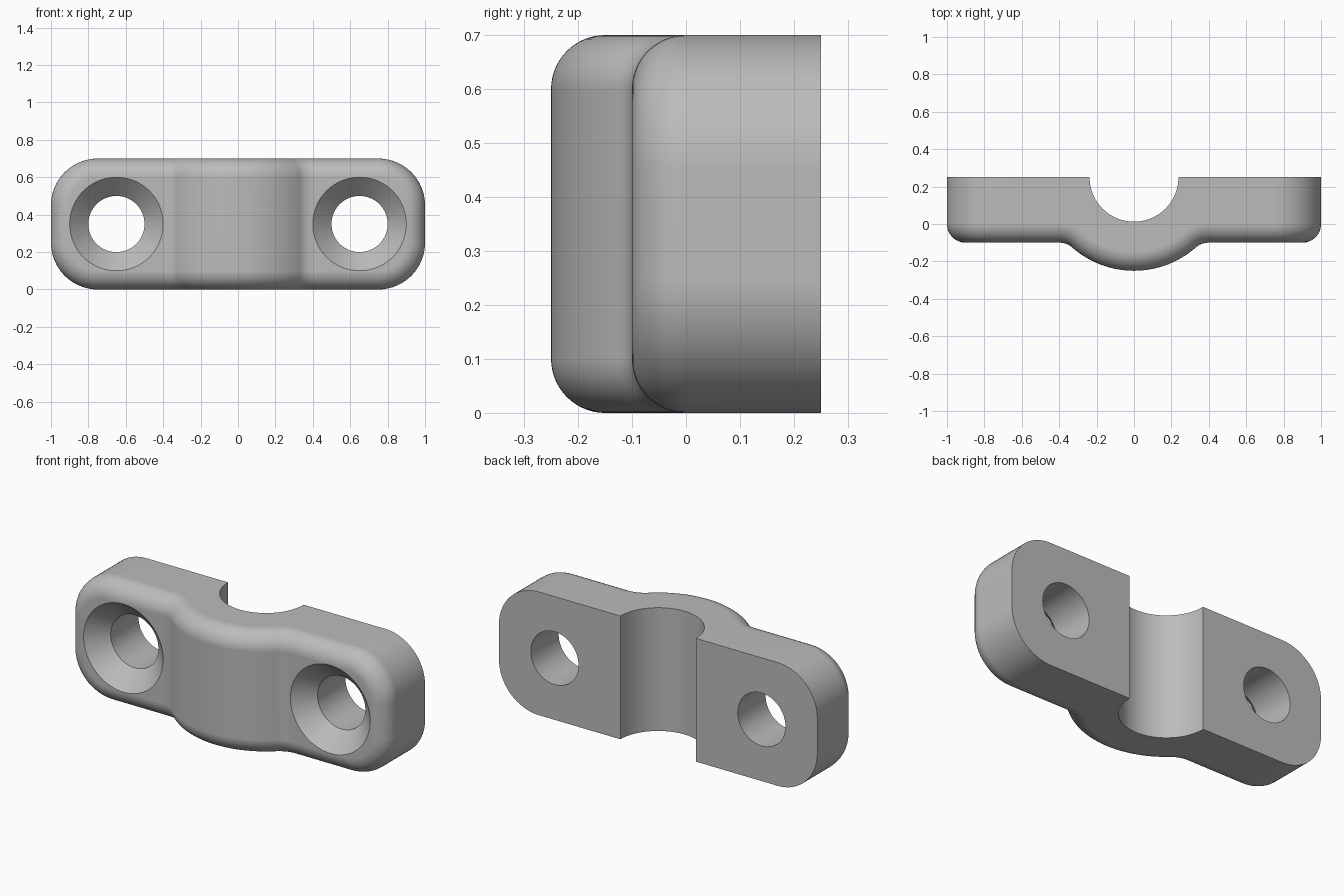
import bpy
import bmesh
from math import sin, cos, asin, pi, radians, sqrt
from mathutils import Vector, Matrix

HEIGHT, HALF_LEN = 0.7, 1.0
BACK, FLANGE = 0.25, -0.1          # y of the back face and of the flange front
ROUND, CORNER, HUMP = 0.1, 0.25, 0.5
HOLE_X, MID_Z = 0.65, HEIGHT / 2
STEPS = 16

if "Cube" in bpy.data.objects:
    bpy.data.objects.remove(bpy.data.objects["Cube"])

metal = bpy.data.materials.new("grey metal")
metal.use_nodes = True
grey = (0.5, 0.5, 0.5, 1)
metal.diffuse_color = grey
metal.node_tree.nodes["Principled BSDF"].inputs["Base Color"].default_value = grey


def make_object(name, bm):
    bmesh.ops.recalc_face_normals(bm, faces=bm.faces)
    mesh = bpy.data.meshes.new(name)
    bm.to_mesh(mesh)
    bm.free()
    mesh.materials.append(metal)
    obj = bpy.data.objects.new(name, mesh)
    bpy.context.collection.objects.link(obj)
    return obj


def half_stations():
    """Right half of the upper rim: (centre of edge rounding, front normal, rim normal)."""
    up = Vector((0, 0, 1))
    fillet_x = sqrt((HUMP + ROUND) ** 2 - (BACK - FLANGE + ROUND) ** 2)
    limit = asin(fillet_x / (HUMP + ROUND))
    rim_z = HEIGHT - ROUND
    out = []
    # Hump arc, then the hollow fillet that blends it into the flange
    for i in range(2 * STEPS + 1):
        a = limit * i / (2 * STEPS)
        n = Vector((sin(a), -cos(a), 0))
        out.append((Vector((0, BACK, rim_z)) + n * (HUMP - ROUND), n, up))
    for i in range(1, STEPS + 1):
        a = limit * (1 - i / STEPS)
        n = Vector((sin(a), -cos(a), 0))
        out.append((Vector((fillet_x, FLANGE - ROUND, rim_z)) - n * 2 * ROUND, n, up))
    # Rounded corner of the plate
    n = Vector((0, -1, 0))
    pivot = Vector((HALF_LEN - CORNER, FLANGE + ROUND, HEIGHT - CORNER))
    for i in range(STEPS + 1):
        a = pi / 2 * i / STEPS
        o = Vector((sin(a), 0, cos(a)))
        out.append((pivot + o * (CORNER - ROUND), n, o))
    return out


def build_body():
    flip = Matrix.Diagonal((-1, 1, 1))
    right = half_stations()
    left = [tuple(flip @ v for v in s) for s in reversed(right[1:])]
    upper = left + right
    bm = bmesh.new()
    rows = []                       # each row runs from the back to the front face
    for c, n, o in upper:
        rim = [c + (n * sin(t) + o * cos(t)) * ROUND
               for t in (pi / 2 * k / STEPS for k in range(STEPS + 1))]
        rim.insert(0, Vector((rim[0].x, BACK, rim[0].z)))
        rows.append(rim)
    mirrored = [[Vector((p.x, p.y, HEIGHT - p.z)) for p in r] for r in reversed(rows)]
    grid = [[bm.verts.new(p) for p in r] for r in rows + mirrored]
    count = len(grid)
    for i in range(count):
        a, b = grid[i], grid[(i + 1) % count]
        for k in range(len(a) - 1):
            bm.faces.new((a[k], b[k], b[k + 1], a[k + 1]))
    # Front face in strips, back face in one piece
    for i in range(count // 2 - 1):
        bm.faces.new((grid[i][-1], grid[i + 1][-1],
                      grid[count - 2 - i][-1], grid[count - 1 - i][-1]))
    bm.faces.new([r[0] for r in grid])
    return make_object("clamp_bracket", bm)


def add_cone(bm, r1, r2, depth, matrix):
    bmesh.ops.create_cone(bm, cap_ends=True, segments=96, radius1=r1,
                          radius2=r2, depth=depth, matrix=matrix)


def cut(body, name, bm):
    cutter = make_object(name, bm)
    cutter.hide_render = True
    mod = body.modifiers.new(name, "BOOLEAN")
    mod.operation, mod.solver, mod.object = "DIFFERENCE", "EXACT", cutter
    bpy.ops.object.modifier_apply(modifier=mod.name)
    bpy.data.objects.remove(cutter)


body = build_body()
bpy.context.view_layer.objects.active = body
body.select_set(True)

# Half-round channel in the back
bm = bmesh.new()
add_cone(bm, 0.2375, 0.2375, 1, Matrix.Translation((0, BACK, MID_Z)))
cut(body, "channel_cutter", bm)

# Screw holes with countersinks
turn = Matrix.Rotation(radians(-90), 4, "X")
for side in (-1, 1):
    bm = bmesh.new()
    add_cone(bm, 0.15, 0.15, 1, Matrix.Translation((side * HOLE_X, 0, MID_Z)) @ turn)
    cut(body, "hole_cutter", bm)
    bm = bmesh.new()
    add_cone(bm, 0.27, 0.14, 0.13,
             Matrix.Translation((side * HOLE_X, FLANGE + 0.045, MID_Z)) @ turn)
    cut(body, "countersink_cutter", bm)

bpy.ops.object.shade_smooth_by_angle(angle=radians(30))
weighted = body.modifiers.new("clean_normals", "WEIGHTED_NORMAL")
weighted.keep_sharp = True
